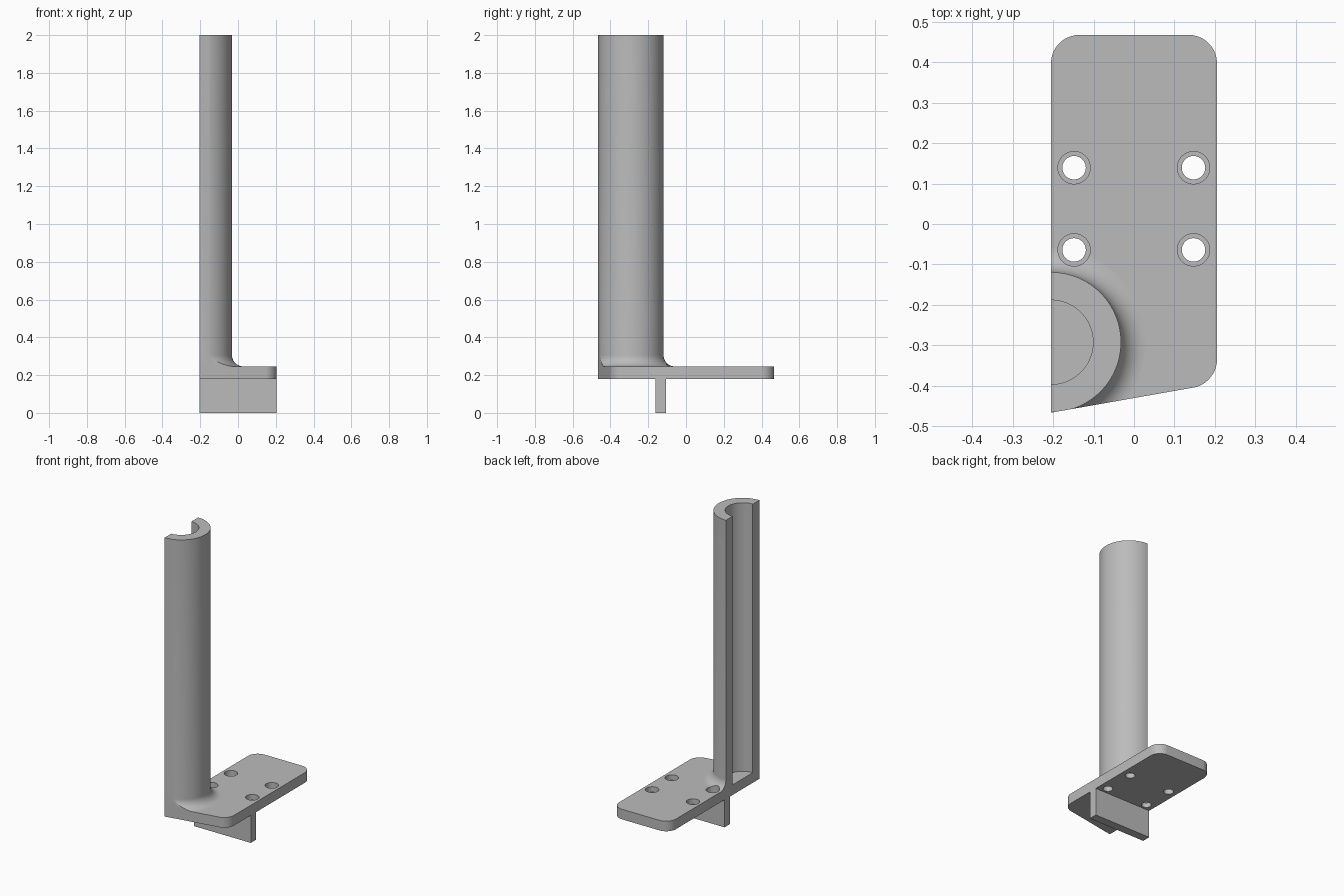
import bpy, bmesh, math
from mathutils import Vector

cube = bpy.data.objects.get("Cube")
if cube:
    bpy.data.objects.remove(cube)

HALF = 0.205                 # half width of the plate
BASE, TOP = 0.18, 0.246      # plate underside and upper face
CENTRE = Vector((-HALF, -0.292, 0))
OUTER, BORE, FILLET = 0.173, 0.104, 0.06
SLOPE = math.radians(10)     # angle of the front edge

grey = bpy.data.materials.new("plain grey")
grey.use_nodes = True
COLOUR = (0.5, 0.5, 0.5, 1)
grey.diffuse_color = COLOUR
grey.node_tree.nodes["Principled BSDF"].inputs["Base Color"].default_value = COLOUR


def make(name, bm):
    bmesh.ops.recalc_face_normals(bm, faces=bm.faces)
    mesh = bpy.data.meshes.new(name)
    bm.to_mesh(mesh)
    bm.free()
    mesh.materials.append(grey)
    obj = bpy.data.objects.new(name, mesh)
    bpy.context.collection.objects.link(obj)
    return obj


def select(obj):
    bpy.ops.object.select_all(action='DESELECT')
    obj.select_set(True)
    bpy.context.view_layer.objects.active = obj


def extrude_up(bm, height):
    ext = bmesh.ops.extrude_face_region(bm, geom=bm.faces[:])
    moved = [v for v in ext["geom"] if isinstance(v, bmesh.types.BMVert)]
    bmesh.ops.translate(bm, verts=moved, vec=(0, 0, height))


# Mounting plate: rounded outline with a slanted front edge
front = -0.466
bm = bmesh.new()
outline = [(-HALF, front), (HALF, front + 2 * HALF * math.tan(SLOPE)),
           (HALF, 0.467), (-HALF, 0.467)]
corners = [bm.verts.new((x, y, BASE)) for x, y in outline]
bm.faces.new(corners)
for corner, reach in zip(corners[1:], (0.058, 0.07, 0.07)):
    bmesh.ops.bevel(bm, geom=[corner], offset=reach, segments=10,
                    profile=0.5, affect='VERTICES')
extrude_up(bm, TOP - BASE)
plate = make("mounting_plate", bm)

# Half-tube column with a flared foot, trimmed along the front edge
profile = [(BORE, TOP), (OUTER + FILLET, TOP)]
for i in range(1, 11):
    a = math.radians(9 * i)
    profile.append((OUTER + FILLET * (1 - math.sin(a)),
                    TOP + FILLET * (1 - math.cos(a))))
profile += [(OUTER, 2), (BORE, 2)]
bm = bmesh.new()
section = bm.faces.new([bm.verts.new((CENTRE.x, CENTRE.y - r, z)) for r, z in profile])
bmesh.ops.spin(bm, geom=[section], cent=CENTRE, axis=(0, 0, 1),
               angle=math.pi, steps=64)
bmesh.ops.recalc_face_normals(bm, faces=bm.faces)
cut = bmesh.ops.bisect_plane(
    bm, geom=bm.verts[:] + bm.edges[:] + bm.faces[:],
    plane_co=(-HALF, front, 0), clear_outer=True,
    plane_no=(math.sin(SLOPE), -math.cos(SLOPE), 0))
rim = [e for e in cut["geom_cut"] if isinstance(e, bmesh.types.BMEdge)]
bmesh.ops.holes_fill(bm, edges=rim, sides=0)
column = make("half_tube_column", bm)

# Rib under the plate
bm = bmesh.new()
bmesh.ops.create_cube(bm, size=1)
bmesh.ops.scale(bm, vec=(2 * HALF, 0.055, BASE), verts=bm.verts)
bmesh.ops.translate(bm, vec=(0, -0.133, BASE / 2), verts=bm.verts)
make("underside_rib", bm)


# Four stepped screw holes
def cutter(radius, low, high):
    bm = bmesh.new()
    for x in (-0.148, 0.147):
        for y in (-0.064, 0.139):
            ring = bmesh.ops.create_cone(bm, cap_ends=True, segments=40, depth=high - low,
                                         radius1=radius, radius2=radius)
            bmesh.ops.translate(bm, verts=ring["verts"], vec=(x, y, (low + high) / 2))
    obj = make("screw_hole_cutter", bm)
    obj.hide_render = True
    return obj


def drill(target, tool):
    mod = target.modifiers.new("drill", 'BOOLEAN')
    mod.operation = 'DIFFERENCE'
    mod.solver = 'EXACT'
    mod.object = tool
    select(target)
    bpy.ops.object.modifier_apply(modifier=mod.name)


shank = cutter(0.029, BASE - 0.05, TOP + 0.1)
head = cutter(0.04, TOP - 0.035, TOP + 0.12)
drill(plate, shank)
drill(plate, head)
drill(column, head)
for tool in (shank, head):
    bpy.data.objects.remove(tool)

for obj in (plate, column):
    select(obj)
    bpy.ops.object.shade_smooth_by_angle(angle=math.radians(30))
